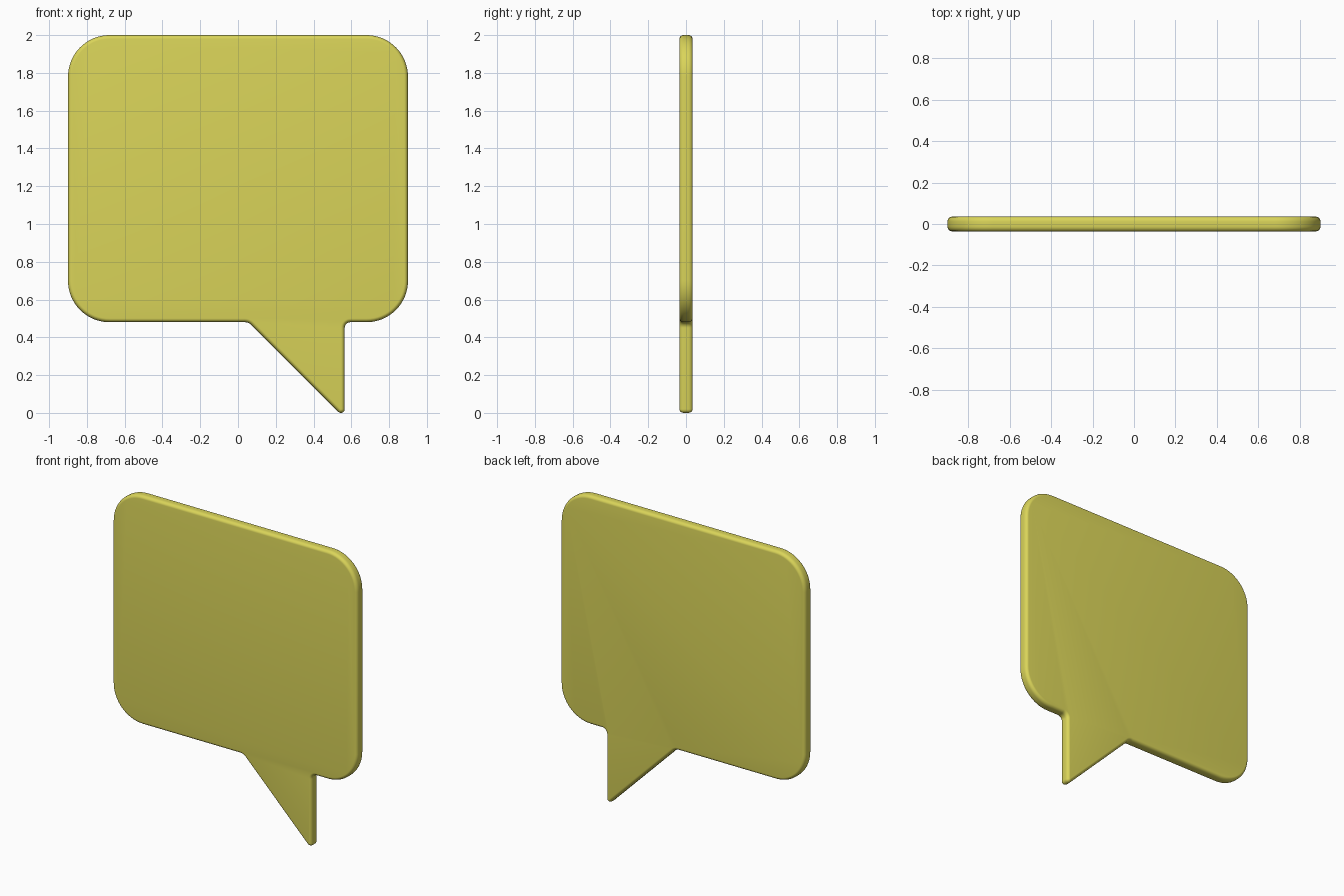
import bpy, bmesh
from math import sin, cos, pi, radians

if "Cube" in bpy.data.objects:
    bpy.data.objects.remove(bpy.data.objects["Cube"])

HALF = 0.035      # half thickness
INSET = 0.02      # rim rounding across the outline
ROUND = 0.024     # rim rounding through the thickness
STEPS = 6

# Outline arcs: centre x, centre z, radius, start, end, side (+1 convex, -1 concave)
arcs = [
    (0.545, 0.02, 0.02, 225, 360, 1),     # tail tip
    (0.595, 0.45, 0.03, 180, 90, -1),     # tail to body, right
    (0.68, 0.70, 0.22, -90, 0, 1),        # body corners
    (0.68, 1.78, 0.22, 0, 90, 1),
    (-0.68, 1.78, 0.22, 90, 180, 1),
    (-0.68, 0.70, 0.22, 180, 270, 1),
    (0.036, 0.43, 0.05, 90, 45, -1),      # tail to body, left
]


def outline(inset):
    pts = []
    for cx, cz, r, a0, a1, side in arcs:
        n = 16 if r > 0.1 else 8
        for i in range(n + 1):
            a = radians(a0 + (a1 - a0) * i / n)
            rr = r - side * inset
            pts.append((cx + rr * cos(a), cz + rr * sin(a)))
    return pts


# Rounded rim: rings from the front face to the back face
half_rim = []
for i in range(STEPS + 1):
    t = i / STEPS * pi / 2
    half_rim.append((INSET * (1 - sin(t)), -HALF + ROUND * (1 - cos(t))))
rim = half_rim + [(d, -y) for d, y in reversed(half_rim)]

bm = bmesh.new()
rings = [[bm.verts.new((x, y, z)) for x, z in outline(d)] for d, y in rim]
count = len(rings[0])
for a, b in zip(rings, rings[1:]):
    for i in range(count):
        j = (i + 1) % count
        bm.faces.new((a[i], a[j], b[j], b[i]))
bm.faces.new(rings[0])
bm.faces.new(rings[-1])
bmesh.ops.remove_doubles(bm, verts=bm.verts, dist=1e-5)
bmesh.ops.recalc_face_normals(bm, faces=bm.faces)

mesh = bpy.data.meshes.new("speech_bubble")
bm.to_mesh(mesh)
bm.free()
bubble = bpy.data.objects.new("speech_bubble", mesh)
bpy.context.collection.objects.link(bubble)

# Yellow finish
mat = bpy.data.materials.new("yellow")
mat.diffuse_color = (0.7, 0.66, 0.1, 1)
mat.use_nodes = True
mat.node_tree.nodes["Principled BSDF"].inputs["Base Color"].default_value = mat.diffuse_color
mesh.materials.append(mat)

bpy.context.view_layer.objects.active = bubble
bubble.select_set(True)
bpy.ops.object.shade_smooth_by_angle(angle=radians(35))
